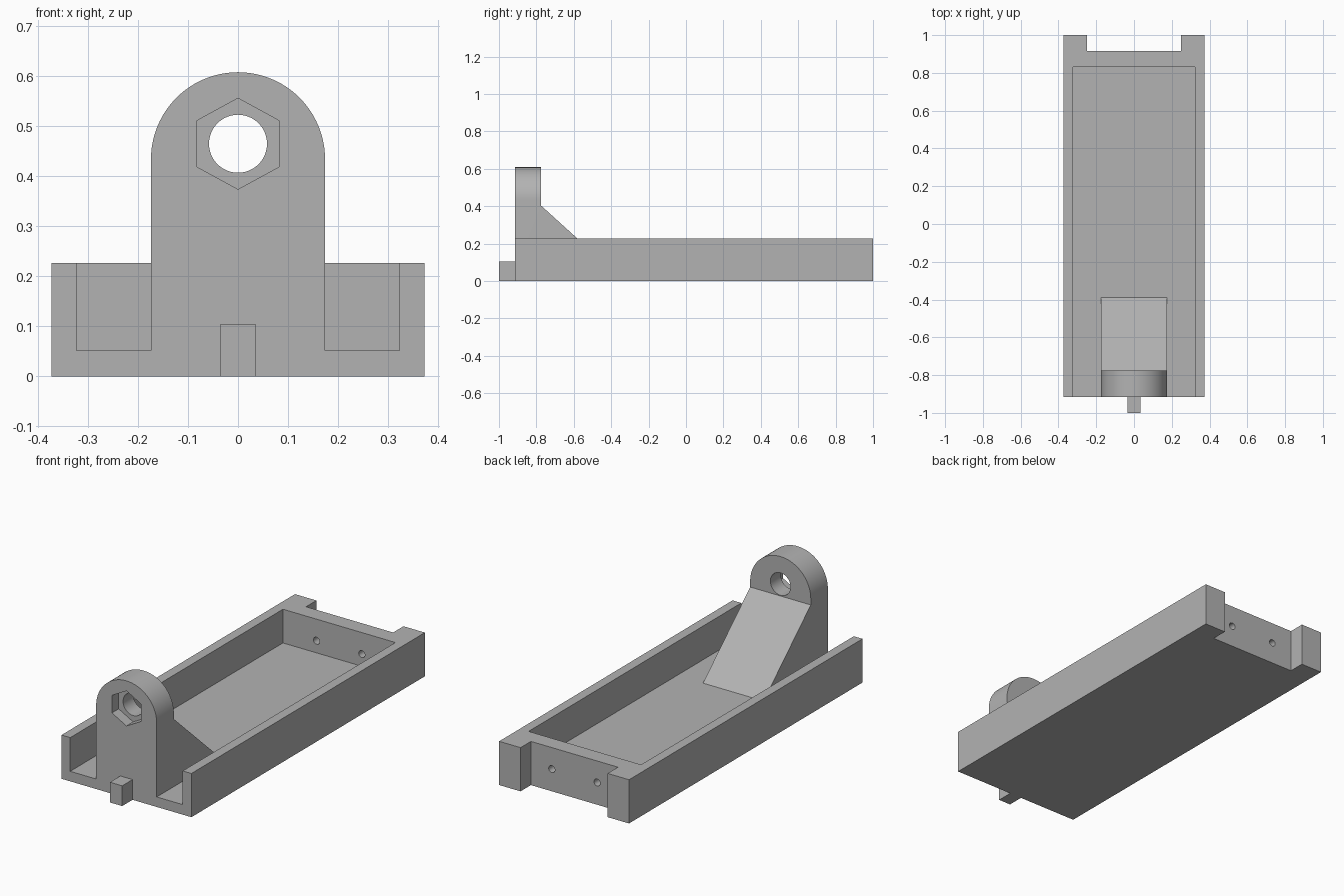
import bpy, bmesh, math
from mathutils import Vector

if "Cube" in bpy.data.objects:
    bpy.data.objects.remove(bpy.data.objects["Cube"], do_unlink=True)

grey = bpy.data.materials.new("plain grey")
grey.use_nodes = True
colour = (0.45, 0.45, 0.45, 1)
grey.diffuse_color = colour
grey.node_tree.nodes["Principled BSDF"].inputs["Base Color"].default_value = colour

# Main dimensions
HALF_W, FRONT, BACK, RIM = 0.373, -0.915, 1.0, 0.227
FLOOR, INNER_W, INNER_BACK = 0.052, 0.323, 0.83
LUG_W, LUG_BACK, ARC_Z = 0.174, -0.775, 0.434
HOLE_Z = 0.465
FAR = 0.1  # cutter overshoot


def prism(name, points, offset):
    """Extrude a closed 3D outline along an offset vector."""
    bm = bmesh.new()
    face = bm.faces.new([bm.verts.new(p) for p in points])
    new = bmesh.ops.extrude_face_region(bm, geom=[face])["geom"]
    bmesh.ops.translate(bm, vec=Vector(offset),
                        verts=[v for v in new if isinstance(v, bmesh.types.BMVert)])
    bmesh.ops.recalc_face_normals(bm, faces=bm.faces)
    mesh = bpy.data.meshes.new(name)
    bm.to_mesh(mesh)
    bm.free()
    mesh.materials.append(grey)
    obj = bpy.data.objects.new(name, mesh)
    bpy.context.collection.objects.link(obj)
    return obj


def box(name, x, y0, y1, z0, z1):
    return prism(name, [(-x, y0, z0), (x, y0, z0), (x, y1, z0), (-x, y1, z0)],
                 (0, 0, z1 - z0))


def bore(name, x, z, y0, y1, rx, rz, sides):
    """Round or many-sided bar lying along y, with one corner on top."""
    angles = [math.tau * i / sides + math.pi / 2 for i in range(sides)]
    return prism(name, [(x + rx * math.cos(a), y0, z + rz * math.sin(a)) for a in angles],
                 (0, y1 - y0, 0))


def combine(target, tool, operation):
    mod = target.modifiers.new(tool.name, "BOOLEAN")
    mod.operation, mod.solver, mod.object = operation, "EXACT", tool
    bpy.context.view_layer.objects.active = target
    bpy.ops.object.modifier_apply(modifier=mod.name)
    bpy.data.objects.remove(tool, do_unlink=True)


# Tray, open at the front, with a slot in the back end
tray = box("tray_with_lug", HALF_W, FRONT, BACK, 0, RIM)
combine(tray, box("cavity", INNER_W, FRONT - FAR, INNER_BACK, FLOOR, RIM + FAR), "DIFFERENCE")
combine(tray, box("back_slot", 0.25, 0.915, BACK + FAR, -FAR, RIM + FAR), "DIFFERENCE")
for side in (-1, 1):
    combine(tray, bore("screw_hole", side * 0.13, 0.115, 0.75, 0.96, 0.018, 0.018, 24),
            "DIFFERENCE")

# Upright lug: side profile with sloping brace, trimmed to a round top
low = FLOOR - 0.02
side_profile = [(FRONT, low), (-0.388, low), (-0.388, FLOOR), (LUG_BACK, 0.403),
                (LUG_BACK, 0.7), (FRONT, 0.7)]
lug = prism("lug", [(-LUG_W, y, z) for y, z in side_profile], (2 * LUG_W, 0, 0))
arch = [(-0.3, -FAR), (0.3, -FAR), (0.3, ARC_Z - 0.05), (LUG_W, ARC_Z - 0.05)]
arch = [(-LUG_W, -FAR), (LUG_W, -FAR)]
arch += [(LUG_W * math.cos(a), ARC_Z + LUG_W * math.sin(a))
         for a in (math.pi * i / 48 for i in range(49))]
combine(lug, prism("arch", [(x, FRONT - FAR, z) for x, z in arch], (0, 1, 0)), "INTERSECT")

# Pivot hole with a six-sided nut pocket on the front
combine(lug, bore("pivot_hole", 0, HOLE_Z, FRONT - FAR, LUG_BACK + FAR, 0.058, 0.058, 48),
        "DIFFERENCE")
combine(lug, bore("nut_pocket", 0, HOLE_Z, FRONT - FAR, FRONT + 0.055, 0.096, 0.091, 6),
        "DIFFERENCE")
combine(tray, lug, "UNION")

# Small locating tab at the front
combine(tray, box("tab", 0.035, -1, FRONT + 0.03, 0, 0.105), "UNION")

# Merge flush faces and shade curved walls smoothly
bm = bmesh.new()
bm.from_mesh(tray.data)
bmesh.ops.remove_doubles(bm, verts=bm.verts, dist=0.0001)
bmesh.ops.dissolve_limit(bm, angle_limit=0.01, verts=bm.verts, edges=bm.edges)
bm.to_mesh(tray.data)
bm.free()
bpy.ops.object.select_all(action="DESELECT")
tray.select_set(True)
bpy.context.view_layer.objects.active = tray
bpy.ops.object.shade_smooth_by_angle(angle=math.radians(30))
